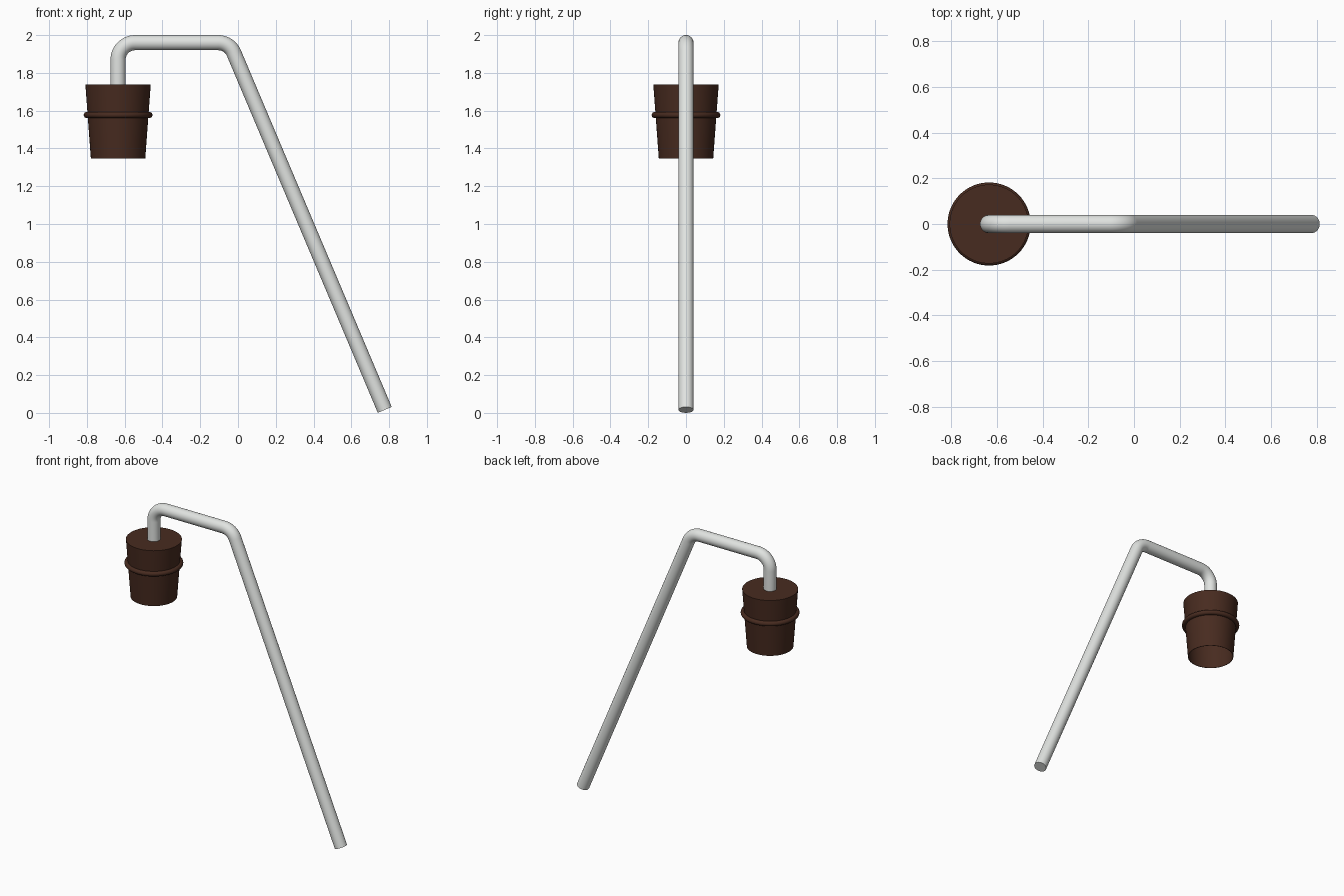
import bpy, bmesh, math
from mathutils import Vector

if "Cube" in bpy.data.objects:
    bpy.data.objects.remove(bpy.data.objects["Cube"])


def material(name, rgb):
    m = bpy.data.materials.new(name)
    m.diffuse_color = (*rgb, 1)
    m.use_nodes = True
    m.node_tree.nodes["Principled BSDF"].inputs["Base Color"].default_value = m.diffuse_color
    return m


GREY = material("light grey metal", (0.75, 0.77, 0.75))
BROWN = material("dark brown", (0.064, 0.024, 0.014))


def finish(bm, name, mat):
    bmesh.ops.recalc_face_normals(bm, faces=bm.faces)
    me = bpy.data.meshes.new(name)
    bm.to_mesh(me)
    bm.free()
    me.materials.append(mat)
    ob = bpy.data.objects.new(name, me)
    bpy.context.collection.objects.link(ob)
    bpy.ops.object.select_all(action='DESELECT')
    ob.select_set(True)
    bpy.context.view_layer.objects.active = ob
    bpy.ops.object.shade_smooth_by_angle(angle=math.radians(35))
    return ob


def bridge(bm, a, b):
    n = len(a)
    for i in range(n):
        bm.faces.new((a[i], a[(i + 1) % n], b[(i + 1) % n], b[i]))


def fillet(a, corner, b, radius, steps=12):
    """Points of a round bend at a corner, in the xz plane."""
    u, v = (a - corner).normalized(), (b - corner).normalized()
    half = u.angle(v) / 2
    centre = corner + (u + v).normalized() * radius / math.sin(half)
    p = (corner + u * radius / math.tan(half) - centre).normalized()
    q = (corner + v * radius / math.tan(half) - centre).normalized()
    return [centre + radius * p.slerp(q, i / steps) for i in range(steps + 1)]


def tube(name, path, radius, mat, sides=32):
    bm = bmesh.new()
    rings = []
    side = Vector((0, 1, 0))
    for i, p in enumerate(path):
        before = (p - path[i - 1]).normalized() if i else Vector()
        after = (path[i + 1] - p).normalized() if i + 1 < len(path) else Vector()
        out = (before + after).normalized().cross(side)
        ring = []
        for k in range(sides):
            a = 2 * math.pi * k / sides
            ring.append(bm.verts.new(p + radius * (math.cos(a) * out + math.sin(a) * side)))
        rings.append(ring)
    for r, s in zip(rings, rings[1:]):
        bridge(bm, r, s)
    bm.faces.new(rings[0])
    bm.faces.new(rings[-1])
    return finish(bm, name, mat)


def lathe(name, profile, x, mat, closed=False, sides=64):
    bm = bmesh.new()
    rings = []
    for r, z in profile:
        rings.append([bm.verts.new((x + r * math.cos(2 * math.pi * k / sides),
                                    r * math.sin(2 * math.pi * k / sides), z))
                      for k in range(sides)])
    for r, s in zip(rings, rings[1:]):
        bridge(bm, r, s)
    if closed:
        bridge(bm, rings[-1], rings[0])
    else:
        bm.faces.new(rings[0])
        bm.faces.new(rings[-1])
    return finish(bm, name, mat)


# bent pole: slanted leg, level arm, short drop into the shade
X = -0.635
foot, knee = Vector((0.777, 0, 0.016)), Vector((-0.045, 0, 1.96))
elbow, tip = Vector((X, 0, 1.96)), Vector((X, 0, 1.735))
path = ([foot] + fillet(foot, knee, elbow, 0.09)
        + fillet(knee, elbow, tip, 0.09) + [tip])
tube("bent_pole", path, 0.04, GREY)

# tapered shade, closed on top and open below
lathe("lamp_shade", [(0.173, 1.738), (0.144, 1.347), (0.141, 1.347), (0.169, 1.735)], X, BROWN)

# round band about the shade
band = [(0.166 + 0.016 * math.cos(math.tau * i / 16),
         1.577 + 0.016 * math.sin(math.tau * i / 16)) for i in range(16)]
lathe("shade_band", band, X, BROWN, closed=True)
